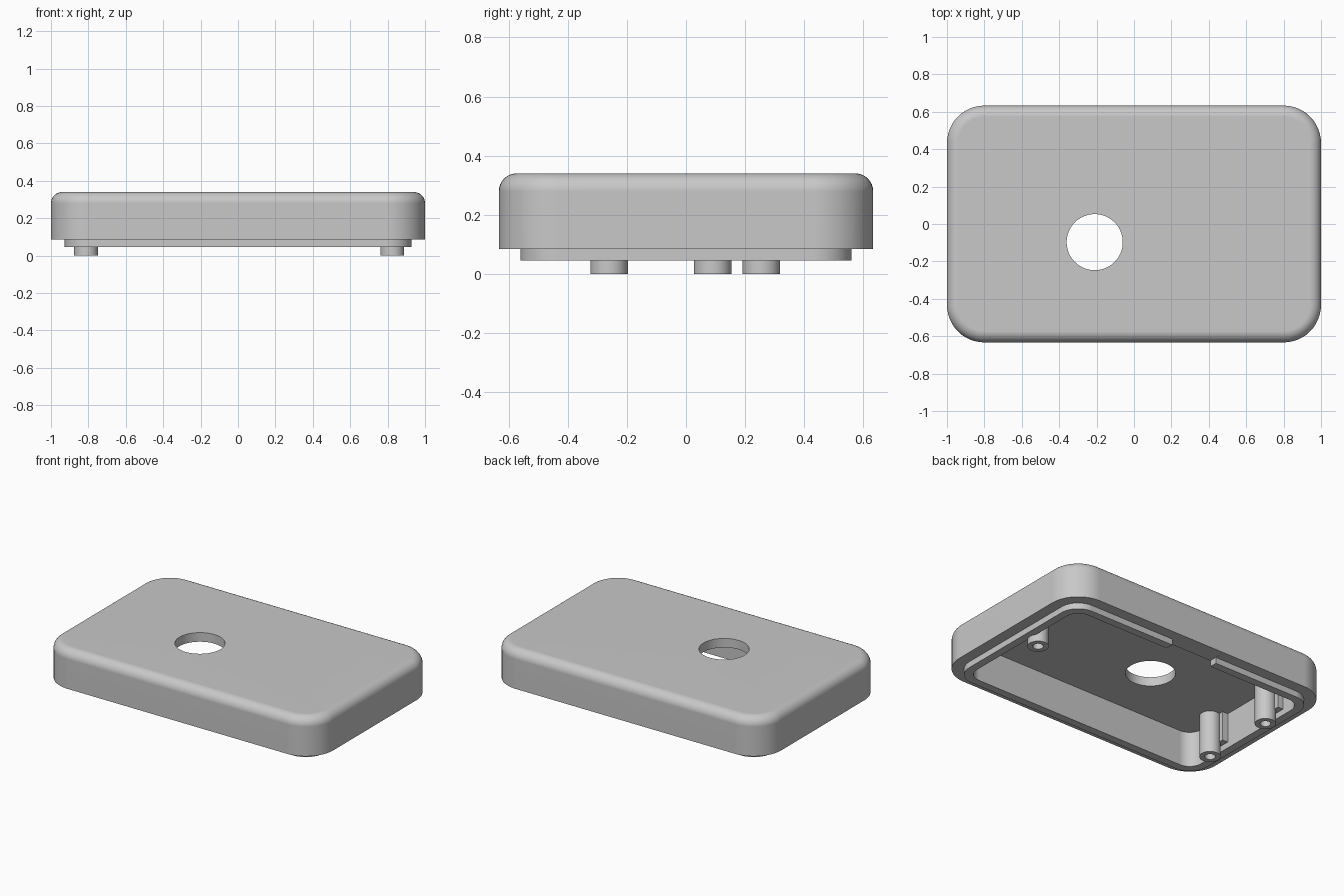
import bpy, bmesh
from math import sin, cos, pi

cube = bpy.data.objects.get("Cube")
if cube:
    bpy.data.objects.remove(cube, do_unlink=True)

SEG = 12                      # segments per quarter turn
CEILING, TOP, RIM = 0.28, 0.34, 0.085

grey = bpy.data.materials.new("light_grey")
grey.use_nodes = True
grey.diffuse_color = (0.58, 0.58, 0.58, 1)
grey.node_tree.nodes["Principled BSDF"].inputs["Base Color"].default_value = (0.58, 0.58, 0.58, 1)


def rounded_ring(hx, hy, r, z):
    """Points of a rounded rectangle, counter-clockwise."""
    pts = []
    for q, (sx, sy) in enumerate([(1, 1), (-1, 1), (-1, -1), (1, -1)]):
        for i in range(SEG + 1):
            a = (q + i / SEG) * pi / 2
            pts.append((sx * (hx - r) + r * cos(a), sy * (hy - r) + r * sin(a), z))
    return pts


def circle_ring(x, y, r, z, n):
    return [(x + r * cos(2 * pi * (i + 0.5) / n), y + r * sin(2 * pi * (i + 0.5) / n), z)
            for i in range(n)]


def loft(name, rings, closed=False):
    """Skin a list of equal rings; closed joins the last to the first."""
    bm = bmesh.new()
    loops = [[bm.verts.new(p) for p in ring] for ring in rings]
    pairs = list(zip(loops, loops[1:]))
    if closed:
        pairs.append((loops[-1], loops[0]))
    else:
        bm.faces.new(loops[0])
        bm.faces.new(loops[-1])
    n = len(loops[0])
    for a, b in pairs:
        for i in range(n):
            j = (i + 1) % n
            bm.faces.new((a[i], a[j], b[j], b[i]))
    bmesh.ops.recalc_face_normals(bm, faces=bm.faces)
    return finish(name, bm)


def box(name, x0, x1, y0, y1, z0, z1):
    bm = bmesh.new()
    bmesh.ops.create_cube(bm, size=1)
    for v in bm.verts:
        v.co = (x1 if v.co.x > 0 else x0, y1 if v.co.y > 0 else y0, z1 if v.co.z > 0 else z0)
    return finish(name, bm)


def finish(name, bm):
    mesh = bpy.data.meshes.new(name)
    bm.to_mesh(mesh)
    bm.free()
    mesh.materials.append(grey)
    ob = bpy.data.objects.new(name, mesh)
    bpy.context.collection.objects.link(ob)
    return ob


def activate(ob):
    bpy.ops.object.select_all(action='DESELECT')
    ob.select_set(True)
    bpy.context.view_layer.objects.active = ob


def smooth(ob):
    activate(ob)
    bpy.ops.object.shade_smooth_by_angle(angle=pi / 6)
    ob.modifiers.new("even_shading", 'WEIGHTED_NORMAL').keep_sharp = True


# Cover shell: round opening, filleted top, side, rim, lip and cavity in one skin
HX, HY, R, FILLET = 1.0, 0.633, 0.2, 0.06
count = 4 * (SEG + 1)
opening = (-0.21, -0.097, 0.15)
rings = [circle_ring(*opening, TOP, count)]
for i in range(9):
    a = pi / 2 * (1 - i / 8)
    inset = FILLET * (1 - cos(a))
    rings.append(rounded_ring(HX - inset, HY - inset, R - inset, TOP - FILLET + FILLET * sin(a)))
rings += [
    rounded_ring(HX, HY, R, RIM),
    rounded_ring(0.927, 0.56, 0.13, RIM),
    rounded_ring(0.927, 0.56, 0.13, 0.045),
    rounded_ring(0.875, 0.508, 0.09, 0.045),
    rounded_ring(0.875, 0.508, 0.09, CEILING),
    circle_ring(*opening, CEILING, count),
]
shell = loft("cover_shell", rings, closed=True)

# Gap in the back lip
cutter = box("lip_gap_cutter", -0.17, 0.17, 0.4, 0.6, 0.0, RIM + 0.001)
cutter.hide_render = True
cut = shell.modifiers.new("lip_gap", 'BOOLEAN')
cut.operation = 'DIFFERENCE'
cut.solver = 'EXACT'
cut.object = cutter
activate(shell)
bpy.ops.object.modifier_apply(modifier=cut.name)
bpy.data.objects.remove(cutter, do_unlink=True)
smooth(shell)

# Screw posts with blind bores, each backed by a block on the end wall
posts = {"front_right": (-0.812, -0.26), "back_right": (-0.812, 0.255), "left": (0.825, 0.09)}
for label, (x, y) in posts.items():
    n = 32
    post = loft(label + "_screw_post", [
        circle_ring(x, y, 0.064, CEILING + 0.01, n),
        circle_ring(x, y, 0.064, 0.0, n),
        circle_ring(x, y, 0.032, 0.0, n),
        circle_ring(x, y, 0.032, 0.2, n),
    ])
    smooth(post)
    side = 1 if x > 0 else -1
    x0, x1 = sorted((side * 0.835, side * 0.9))
    box(label + "_post_block", x0, x1, y - 0.09, y + 0.09, RIM, CEILING + 0.01)
